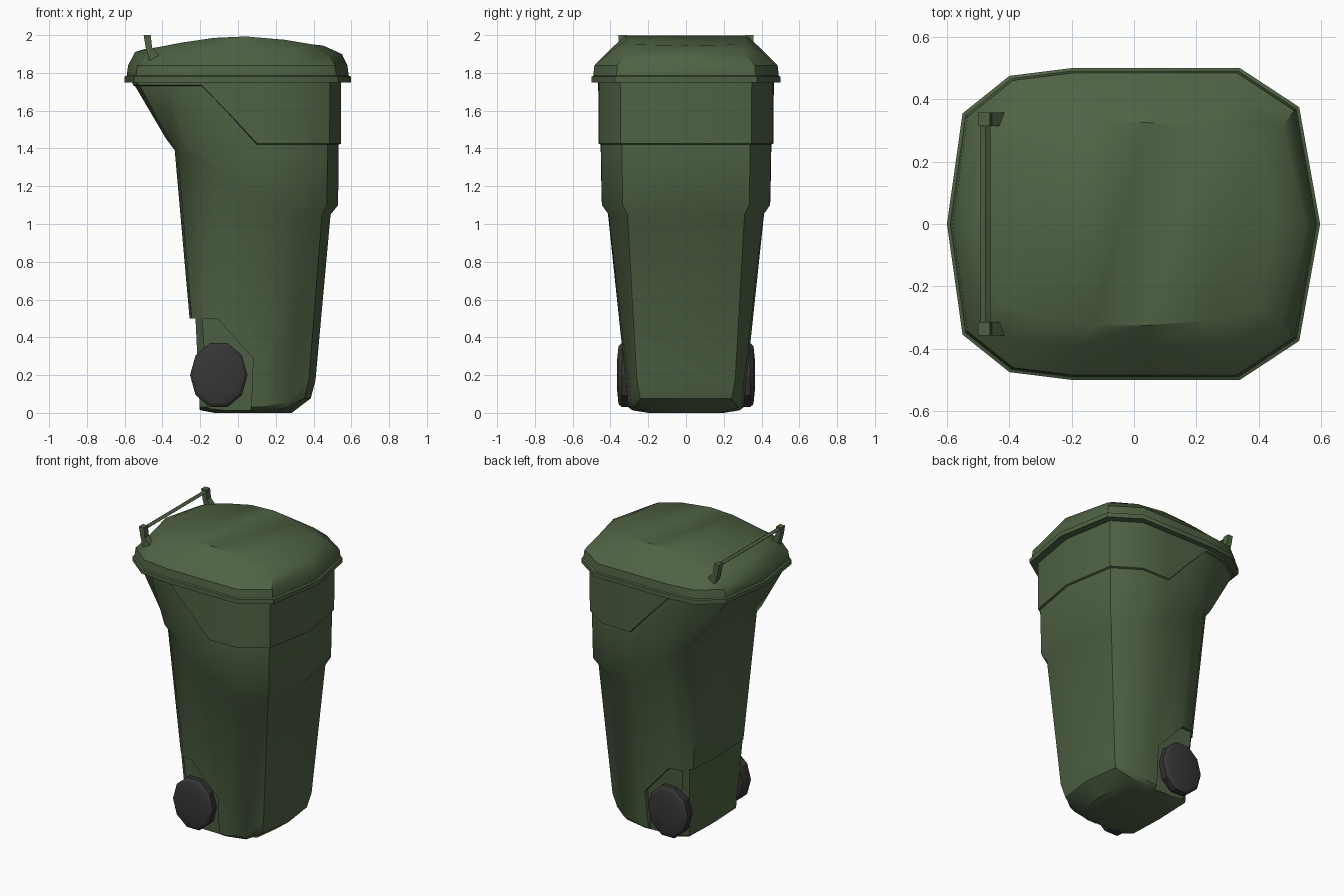
import bpy, bmesh
from math import radians, sin, cos, tau

cube = bpy.data.objects.get("Cube")
if cube:
    bpy.data.objects.remove(cube, do_unlink=True)


def material(name, color):
    mat = bpy.data.materials.new(name)
    mat.use_nodes = True
    mat.diffuse_color = (*color, 1)
    mat.node_tree.nodes["Principled BSDF"].inputs["Base Color"].default_value = (*color, 1)
    return mat


green = material("bin green", (.078, .124, .058))
rubber = material("wheel black", (.037, .037, .038))


def finish(name, bm, mat):
    bmesh.ops.recalc_face_normals(bm, faces=bm.faces)
    mesh = bpy.data.meshes.new(name)
    bm.to_mesh(mesh)
    bm.free()
    mesh.materials.append(mat)
    obj = bpy.data.objects.new(name, mesh)
    bpy.context.collection.objects.link(obj)
    return obj


def activate(obj):
    bpy.ops.object.select_all(action='DESELECT')
    obj.select_set(True)
    bpy.context.view_layer.objects.active = obj


def smooth(obj, angle):
    activate(obj)
    bpy.ops.object.shade_smooth_by_angle(angle=radians(angle))


def bridge(bm, a, b):
    for i in range(len(a)):
        j = (i + 1) % len(a)
        bm.faces.new((a[i], a[j], b[j], b[i]))


def loft(name, halves, mat):
    """Skin half outlines (front centre to back centre), mirrored over y."""
    bm = bmesh.new()
    rings = []
    for half in halves:
        full = list(half) + [(x, -y, z) for x, y, z in reversed(half[1:-1])]
        rings.append([bm.verts.new(p) for p in full])
    for a, b in zip(rings, rings[1:]):
        bridge(bm, a, b)
    # close both ends with strips across the width
    for ring in (rings[0], rings[-1]):
        n = len(ring)
        for i in range(n // 2):
            quad = [ring[i], ring[i + 1], ring[-i - 1], ring[-i % n]]
            bm.faces.new(list(dict.fromkeys(quad)))
    return finish(name, bm, mat)


def prism(name, profile, near, far, mat):
    """Extrude an x-z profile in y; near and far give y from z."""
    bm = bmesh.new()
    a = [bm.verts.new((x, near(z), z)) for x, z in profile]
    b = [bm.verts.new((x, far(z), z)) for x, z in profile]
    bridge(bm, a, b)
    bm.faces.new(a)
    bm.faces.new(b)
    return finish(name, bm, mat)


def resize(half, s, height, cx=0):
    return [(cx + (x - cx) * s, y * s, height(z)) for x, y, z in half]


# body: base, underside of ledge, ledge, lower edge of the top band
base = [(.41, 0, .17), (.375, .26, .17), (.27, .295, .06), (.12, .305, .03),
        (0, .305, .03), (-.08, .3, .03), (-.15, .29, .03), (-.205, .25, .03),
        (-.215, 0, .03)]
under = [(.49, 0, 1.05), (.445, .31, 1.05), (.29, .41, 1.05), (.12, .415, 1.07),
         (-.02, .425, 1.17), (-.13, .425, 1.29), (-.24, .4, 1.37),
         (-.32, .31, 1.38), (-.335, 0, 1.39)]
ledge = [(.53, 0, 1.1), (.47, .335, 1.1), (.3, .445, 1.1), (.12, .447, 1.13),
         (-.03, .447, 1.23), (-.15, .44, 1.34), (-.27, .41, 1.41),
         (-.355, .315, 1.43), (-.38, 0, 1.45)]
band = [(.533, 0, 1.42), (.475, .34, 1.42), (.305, .45, 1.42), (.1, .452, 1.42),
        (-.05, .453, 1.585), (-.19, .455, 1.73), (-.36, .43, 1.73),
        (-.52, .325, 1.73), (-.545, 0, 1.73)]
band_out = resize(band, 1.022, lambda z: z + .005)
top = resize(band_out, 1.002, lambda z: 1.765)
body = loft("bin_body", [resize(base, .65, lambda z: 0, .05),
                         resize(base, .93, lambda z: z * .45, .05),
                         base, under, ledge, band, band_out, top], green)

# recesses behind the wheels and along the lower back
arch = [(-.5, -.1), (.065, -.1), (.08, .29), (-.11, .5), (-.5, .5)]
slab = [(-.5, -.1), (-.197, -.1), (-.225, .5), (-.5, .5)]
cutters = [prism("back_cutter", slab, lambda z: -.6, lambda z: .6, green)]
for side in (1, -1):
    cutters.append(prism("wheel_cutter", arch, lambda z: side * (.278 + .08 * z),
                         lambda z: side * .7, green))
for cutter in cutters:
    cutter.hide_render = True
    mod = body.modifiers.new("recess", 'BOOLEAN')
    mod.operation = 'DIFFERENCE'
    mod.solver = 'EXACT'
    mod.object = cutter
    activate(body)
    bpy.ops.object.modifier_apply(modifier=mod.name)
    bpy.data.objects.remove(cutter, do_unlink=True)
smooth(body, 35)

# lid: stepped rim and domed top
rim = [(.597, 0, 1.75), (.53, .375, 1.75), (.34, .5, 1.75), (.05, .5, 1.75),
       (-.2, .5, 1.75), (-.4, .475, 1.75), (-.55, .355, 1.75), (-.6, 0, 1.75)]
shoulder = [(.55, 0, 1.9), (.475, .31, 1.9), (.3, .39, 1.92), (.04, .39, 1.935),
            (-.18, .39, 1.925), (-.37, .37, 1.91), (-.49, .28, 1.9), (-.545, 0, 1.91)]
crown = [(.45, 0, 1.945), (.4, .27, 1.95), (.25, .31, 1.975), (.04, .325, 1.993),
         (-.13, .325, 1.985), (-.3, .3, 1.96), (-.43, .26, 1.935), (-.5, 0, 1.925)]
lid = loft("lid", [rim, resize(rim, 1, lambda z: 1.78),
                   resize(rim, .982, lambda z: 1.785),
                   resize(rim, .97, lambda z: 1.84), shoulder, crown], green)
smooth(lid, 35)

# handle: two curved brackets and a bar
bracket = [(-.5, 2), (-.462, 2), (-.455, 1.935), (-.41, 1.885), (-.468, 1.86), (-.488, 1.93)]
for side, label in ((1, "left"), (-1, "right")):
    prism("handle_bracket_" + label, bracket, lambda z: side * .315,
          lambda z: side * .358, green)
bar = [(-.492, 1.985), (-.476, 1.997), (-.46, 1.985), (-.476, 1.97)]
prism("handle_bar", bar, lambda z: -.33, lambda z: .33, green)

# wheels: ten-sided, slightly domed hubs
SIDES = 10
tread = [(.27, .9), (.305, 1), (.34, 1), (.355, .92), (.358, .87), (.366, .4)]
for side, label in ((1, "left"), (-1, "right")):
    bm = bmesh.new()
    rings = []
    for y, r in tread:
        angles = [tau * i / SIDES for i in range(SIDES)]
        rings.append([bm.verts.new((-.102 + .152 * r * cos(a), side * y,
                                    .2 + .178 * r * sin(a))) for a in angles])
    for a, b in zip(rings, rings[1:]):
        bridge(bm, a, b)
    bm.faces.new(rings[0])
    bm.faces.new(rings[-1])
    smooth(finish("wheel_" + label, bm, rubber), 30)
